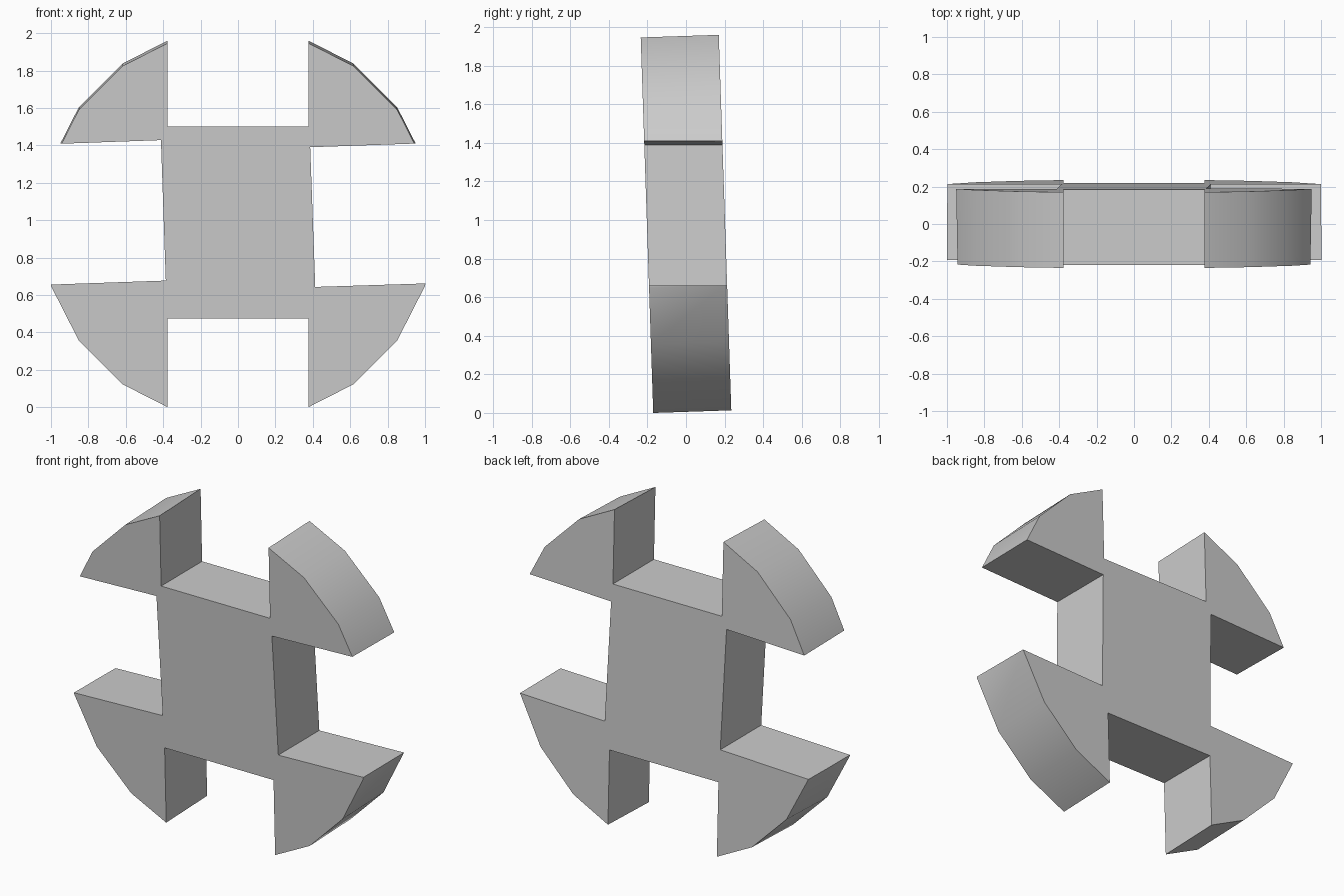
import bpy, bmesh
from math import radians

if "Cube" in bpy.data.objects:
    bpy.data.objects.remove(bpy.data.objects["Cube"])

# 20-sided disc, leaning slightly towards the front
bpy.ops.mesh.primitive_cylinder_add(vertices=20, radius=1.0515, depth=0.405,
                                    location=(0, 0, 0.98),
                                    rotation=(radians(91.91), 0, 0))
disc = bpy.context.object
disc.name = "notched_disc"


def notch_cutter(name, profile):
    """Prism running front to back from an x/z profile."""
    bm = bmesh.new()
    face = bm.faces.new([bm.verts.new((x, -0.6, z)) for x, z in profile])
    ext = bmesh.ops.extrude_face_region(bm, geom=[face])
    verts = [v for v in ext["geom"] if isinstance(v, bmesh.types.BMVert)]
    bmesh.ops.translate(bm, vec=(0, 1.2, 0), verts=verts)
    bmesh.ops.recalc_face_normals(bm, faces=bm.faces)
    mesh = bpy.data.meshes.new(name)
    bm.to_mesh(mesh)
    bm.free()
    obj = bpy.data.objects.new(name, mesh)
    bpy.context.collection.objects.link(obj)
    obj.hide_render = True
    return obj


# Four notches: straight top and bottom, slightly rotated sides
notches = {
    "top_notch": [(-0.378, 1.5), (0.376, 1.5), (0.376, 2.3), (-0.378, 2.3)],
    "bottom_notch": [(-0.378, -0.3), (0.376, -0.3), (0.376, 0.475), (-0.378, 0.475)],
    "right_notch": [(0.413, 0.643), (1.3, 0.671), (1.3, 1.422), (0.386, 1.39)],
    "left_notch": [(-1.3, 0.645), (-0.386, 0.677), (-0.412, 1.428), (-1.3, 1.396)],
}
bpy.context.view_layer.objects.active = disc
for name, profile in notches.items():
    cutter = notch_cutter(name, profile)
    mod = disc.modifiers.new(name, "BOOLEAN")
    mod.operation = "DIFFERENCE"
    mod.solver = "EXACT"
    mod.object = cutter
    bpy.ops.object.modifier_apply(modifier=name)
    bpy.data.objects.remove(cutter)

# Smooth rim, sharp notch edges
disc.select_set(True)
bpy.ops.object.shade_smooth_by_angle(angle=radians(30))
